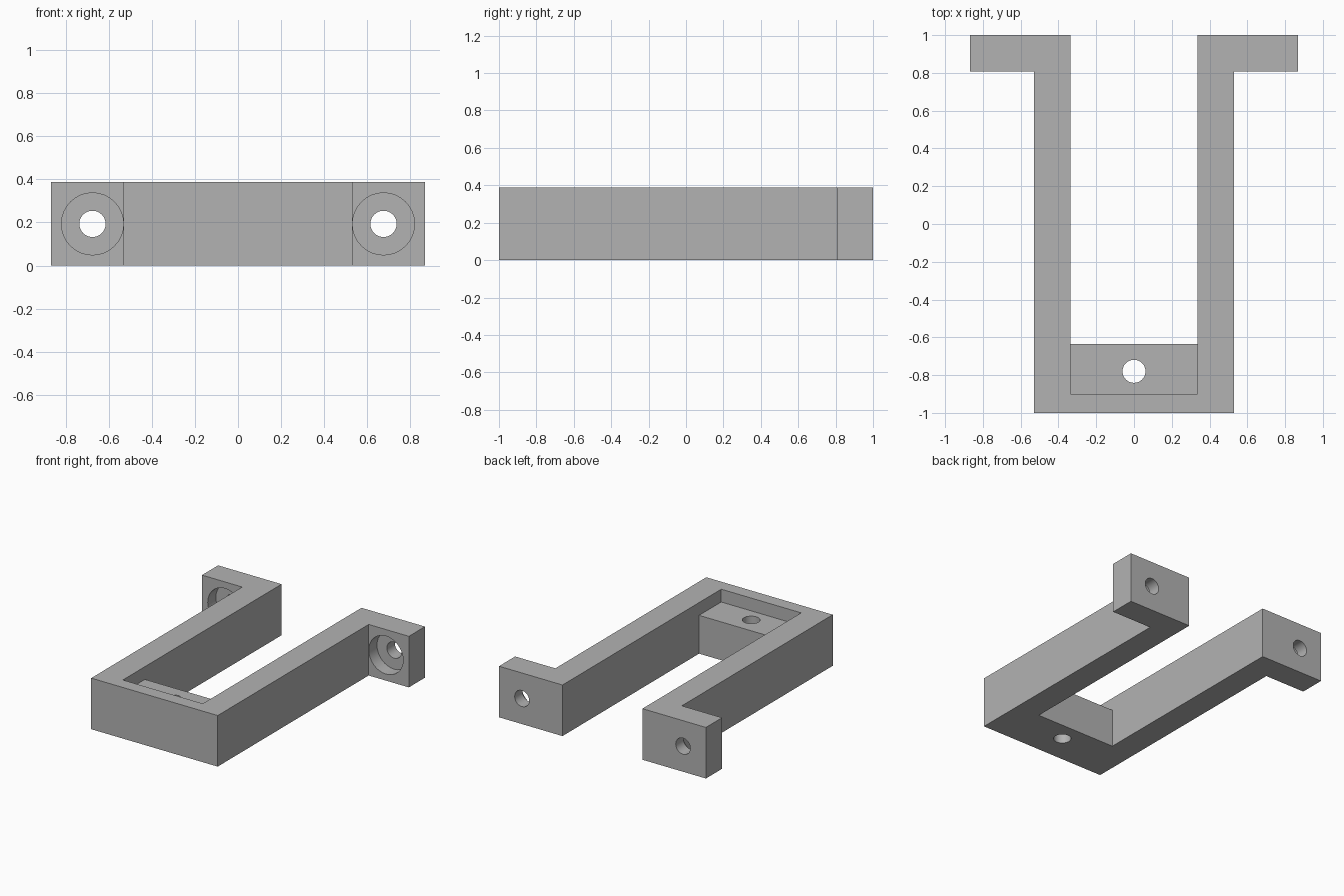
import bpy
import bmesh
from math import pi
from mathutils import Matrix, Vector

cube = bpy.data.objects.get("Cube")
if cube:
    bpy.data.objects.remove(cube, do_unlink=True)

# Main sizes
HEIGHT = 0.387
ARM_IN, ARM_OUT, FOOT_OUT = 0.335, 0.53, 0.867
FRONT, BACK, FOOT_FRONT = -1.0, 1.0, 0.807
WALL_IN, SHELF_BACK, SHELF_TOP = -0.9, -0.635, 0.29
BORE_X, BORE_R, HOLE_R = 0.675, 0.144, 0.061
BORE_FLOOR = 0.905

grey = bpy.data.materials.new("plain grey")
grey.use_nodes = True
colour = (0.45, 0.45, 0.45, 1)
grey.diffuse_color = colour
grey.node_tree.nodes["Principled BSDF"].inputs["Base Color"].default_value = colour


def make_object(name, bm):
    bmesh.ops.recalc_face_normals(bm, faces=bm.faces)
    mesh = bpy.data.meshes.new(name)
    bm.to_mesh(mesh)
    bm.free()
    obj = bpy.data.objects.new(name, mesh)
    bpy.context.collection.objects.link(obj)
    return obj


def prism(name, outline, z0, z1):
    bm = bmesh.new()
    face = bm.faces.new([bm.verts.new((x, y, z0)) for x, y in outline])
    top = bmesh.ops.extrude_face_region(bm, geom=[face])["geom"]
    verts = [v for v in top if isinstance(v, bmesh.types.BMVert)]
    bmesh.ops.translate(bm, verts=verts, vec=(0, 0, z1 - z0))
    return make_object(name, bm)


def cylinder(name, start, end, radius):
    start, end = Vector(start), Vector(end)
    axis = end - start
    turn = Matrix.Rotation(pi / 2, 4, "X") if abs(axis.y) > 0 else Matrix()
    bm = bmesh.new()
    bmesh.ops.create_cone(bm, cap_ends=True, segments=32, radius1=radius,
                          radius2=radius, depth=axis.length,
                          matrix=Matrix.Translation((start + end) / 2) @ turn)
    return make_object(name, bm)


def cut(target, cutter):
    cutter.hide_render = True
    mod = target.modifiers.new(cutter.name, "BOOLEAN")
    mod.operation = "DIFFERENCE"
    mod.solver = "EXACT"
    mod.object = cutter
    bpy.context.view_layer.objects.active = target
    bpy.ops.object.modifier_apply(modifier=mod.name)
    bpy.data.objects.remove(cutter, do_unlink=True)


# U-shaped bracket with outward feet
half = [(ARM_OUT, FRONT), (ARM_OUT, FOOT_FRONT), (FOOT_OUT, FOOT_FRONT),
        (FOOT_OUT, BACK), (ARM_IN, BACK), (ARM_IN, SHELF_BACK)]
outline = half + [(-x, y) for x, y in reversed(half)]
bracket = prism("bracket", outline, 0, HEIGHT)
bracket.data.materials.append(grey)

# Step down to the shelf behind the front wall
recess = [(-ARM_IN, WALL_IN), (ARM_IN, WALL_IN),
          (ARM_IN, SHELF_BACK + 0.1), (-ARM_IN, SHELF_BACK + 0.1)]
cut(bracket, prism("shelf_recess", recess, SHELF_TOP, HEIGHT + 0.1))

# Screw hole through the shelf
cut(bracket, cylinder("shelf_hole", (0, -0.78, -0.1), (0, -0.78, HEIGHT), HOLE_R))

# Counterbored screw holes through the feet
for side in (-1, 1):
    x, z = side * BORE_X, HEIGHT / 2
    cut(bracket, cylinder("foot_bore", (x, FOOT_FRONT - 0.1, z), (x, BORE_FLOOR, z), BORE_R))
    cut(bracket, cylinder("foot_hole", (x, FOOT_FRONT - 0.1, z), (x, BACK + 0.1, z), HOLE_R))

# Smooth the hole walls, keep the edges sharp
bpy.ops.object.select_all(action="DESELECT")
bracket.select_set(True)
bpy.context.view_layer.objects.active = bracket
bpy.ops.object.shade_smooth_by_angle(angle=pi / 6)
